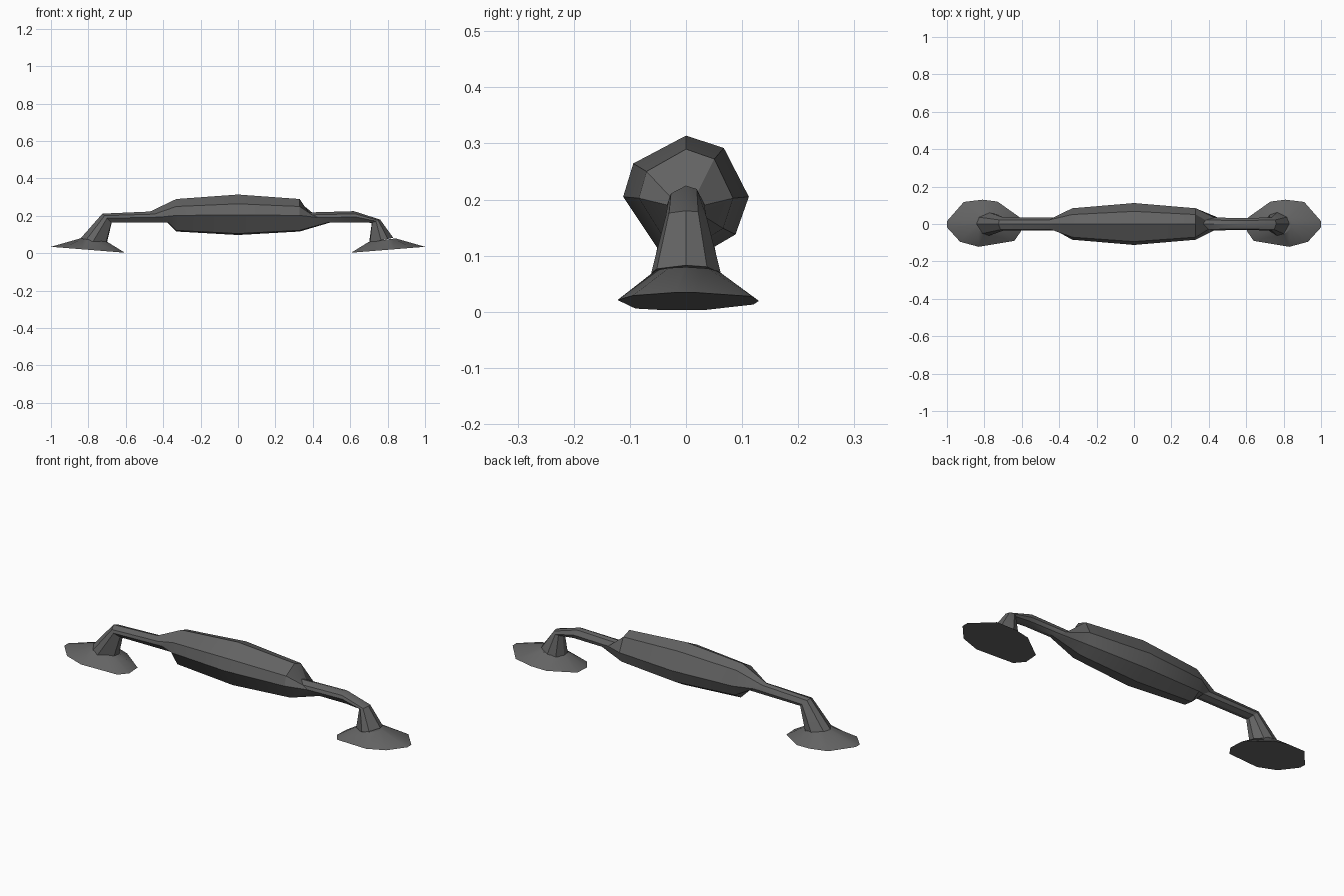
import bpy, bmesh, math
from mathutils import Vector

cube = bpy.data.objects.get("Cube")
if cube:
    bpy.data.objects.remove(cube)

grey = bpy.data.materials.new("dark_grey_metal")
grey.use_nodes = True
colour = (0.125, 0.125, 0.125, 1)
grey.diffuse_color = colour
bsdf = grey.node_tree.nodes["Principled BSDF"]
bsdf.inputs["Base Color"].default_value = colour
bsdf.inputs["Roughness"].default_value = 0.6

# Uneven eight-sided cross-section shared by grip and arms (degrees)
SECTION = (90, 53, 0, -38, -80, -114, 180, 147)


def ring(top, bottom, half_width):
    """Slanted section through a top and a bottom point given as (x, z)."""
    t, b = Vector((top[0], 0, top[1])), Vector((bottom[0], 0, bottom[1]))
    mid, up = (t + b) / 2, (t - b) / 2
    points = []
    for a in map(math.radians, SECTION):
        points.append(mid + up * math.sin(a) + Vector((0, half_width * math.cos(a), 0)))
    return points


def loft(name, rings):
    bm = bmesh.new()
    loops = [[bm.verts.new(p) for p in r] for r in rings]
    n = len(loops[0])
    for low, high in zip(loops, loops[1:]):
        for i in range(n):
            j = (i + 1) % n
            bm.faces.new((low[i], low[j], high[j], high[i]))
    bm.faces.new(loops[0])
    bm.faces.new(loops[-1])
    bmesh.ops.recalc_face_normals(bm, faces=bm.faces)
    mesh = bpy.data.meshes.new(name)
    bm.to_mesh(mesh)
    bm.free()
    mesh.materials.append(grey)
    obj = bpy.data.objects.new(name, mesh)
    bpy.context.collection.objects.link(obj)
    bpy.ops.object.select_all(action="DESELECT")
    obj.select_set(True)
    bpy.context.view_layer.objects.active = obj
    bpy.ops.object.shade_smooth_by_angle(angle=math.radians(30))
    return obj


# Swollen grip, arms, elbows and stems as one continuous bar
loft("handle_bar", [
    ring((-0.85, 0.07), (-0.70, 0.055), 0.062),
    ring((-0.725, 0.212), (-0.675, 0.163), 0.036),
    ring((-0.47, 0.223), (-0.37, 0.163), 0.034),
    ring((-0.33, 0.29), (-0.33, 0.115), 0.084),
    ring((0, 0.314), (0, 0.096), 0.112),
    ring((0.33, 0.29), (0.33, 0.115), 0.084),
    ring((0.37, 0.218), (0.49, 0.163), 0.034),
    ring((0.62, 0.225), (0.64, 0.163), 0.032),
    ring((0.76, 0.18), (0.715, 0.163), 0.036),
    ring((0.83, 0.083), (0.70, 0.055), 0.062),
])

# Tilted faceted foot plates
OUTLINE = ((1, 0.015), (0.91, 0.118), (0.81, 0.13), (0.73, 0.12), (0.61, 0.035),
           (0.605, -0.04), (0.64, -0.09), (0.83, -0.122), (0.93, -0.095), (1, -0.018))


def foot_plate(name, side):
    rim, collar = [], []
    for x, y in OUTLINE:
        rim.append((side * x, y, 0.003 + 0.08 * (x - 0.605)))
        a = math.atan2(y, x - 0.77)
        cx = 0.77 + 0.073 * math.cos(a)
        collar.append((side * cx, 0.06 * math.sin(a), 0.07 + 0.13 * (cx - 0.77)))
    return loft(name, [rim, collar])


foot_plate("left_foot_plate", 1)
foot_plate("right_foot_plate", -1)
